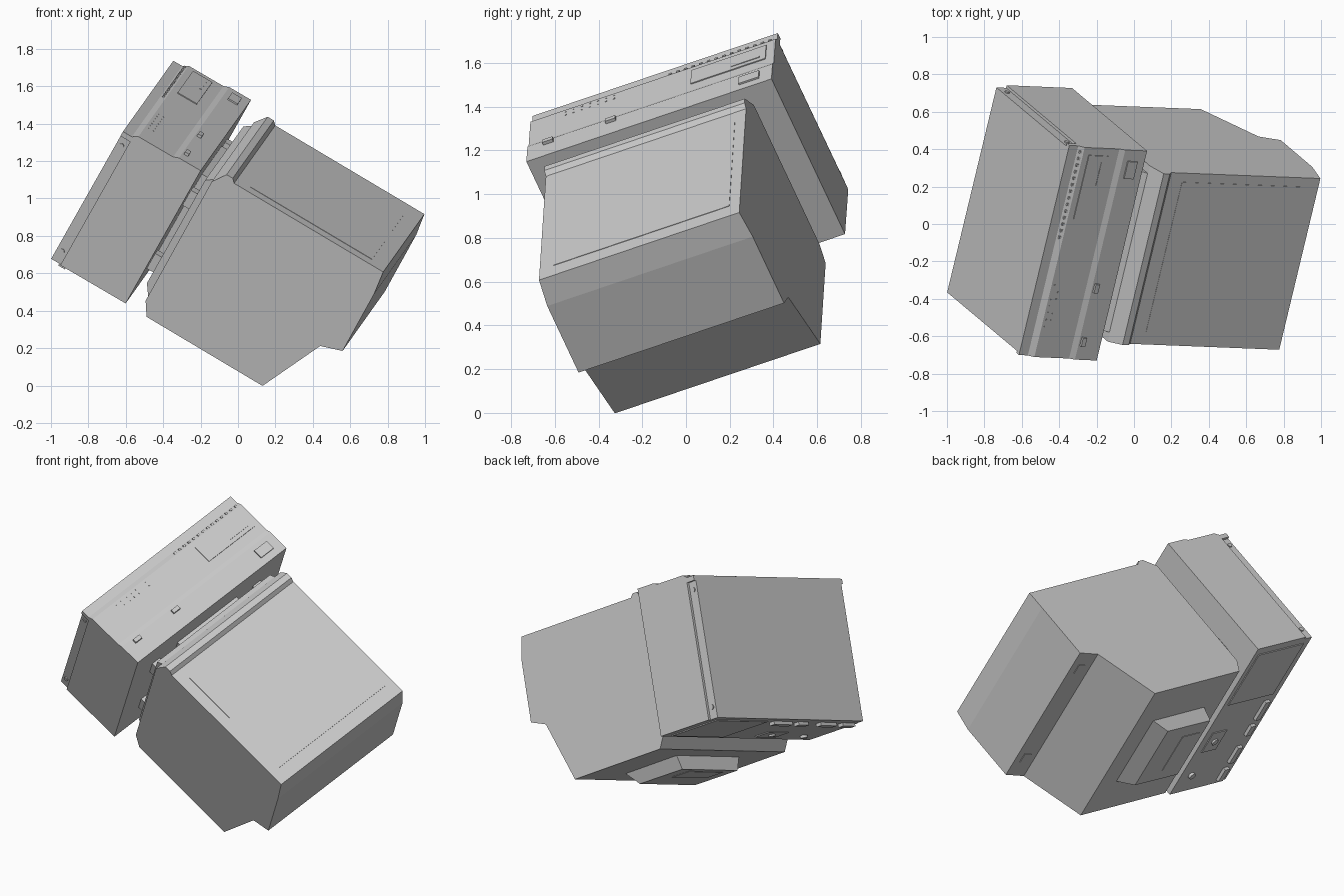
import bpy, bmesh
from mathutils import Vector, Matrix

cube = bpy.data.objects.get("Cube")
if cube:
    bpy.data.objects.remove(cube)

# One plain grey for everything
grey = bpy.data.materials.new("plain_grey")
grey.use_nodes = True
COLOUR = (0.6, 0.6, 0.6, 1)
grey.diffuse_color = COLOUR
grey.node_tree.nodes["Principled BSDF"].inputs["Base Color"].default_value = COLOUR

# The set lies tilted: local x is width, y runs to the rear, z is up through the monitor
wide = Vector((-0.222, -0.9235, -0.312)).normalized()
rear = Vector((-0.455, 0.379, -0.805))
rear = (rear - wide * rear.dot(wide)).normalized()
TILT = Matrix((wide, rear, wide.cross(rear))).transposed().to_4x4()


def finish(name, bm):
    bmesh.ops.recalc_face_normals(bm, faces=bm.faces)
    mesh = bpy.data.meshes.new(name)
    bm.to_mesh(mesh)
    bm.free()
    mesh.materials.append(grey)
    obj = bpy.data.objects.new(name, mesh)
    bpy.context.collection.objects.link(obj)
    obj.matrix_world = TILT
    return obj


def prism(name, profile, x0, x1, inset=lambda y: 0):
    """Side profile of (y, z) points stretched across the width."""
    bm = bmesh.new()
    ends = [[bm.verts.new((x + s * inset(y), y, z)) for y, z in profile]
            for x, s in ((x0, 1), (x1, -1))]
    for ring in ends:
        bm.faces.new(ring)
    n = len(profile)
    for i in range(n):
        j = (i + 1) % n
        bm.faces.new((ends[0][i], ends[0][j], ends[1][j], ends[1][i]))
    return finish(name, bm)


def box(name, x, y, z):
    return prism(name, [(y[0], z[0]), (y[1], z[0]), (y[1], z[1]), (y[0], z[1])], *x)


def peg(name, centre, radius, length, axis):
    bm = bmesh.new()
    turn = Vector((0, 0, 1)).rotation_difference(Vector(axis)).to_matrix().to_4x4()
    bmesh.ops.create_cone(bm, cap_ends=True, segments=12, radius1=radius, radius2=radius,
                          depth=length, matrix=Matrix.Translation(centre) @ turn)
    return finish(name, bm)


LOW, HIGH, BACK, FACE = -0.853, 0.36, -0.23, -1.10

# Desktop case: cover, lower tray and stepped front panel
box("case_cover", (LOW, HIGH), (-1.05, BACK), (-1.13, -0.725))
box("case_tray", (LOW + 0.015, HIGH - 0.012), (-1.05, BACK), (-1.19, -1.13))
prism("case_front_panel",
      [(-1.05, -1.19), (-1.08, -1.19), (-1.08, -1.135), (FACE, -1.105), (FACE, -0.89),
       (-1.112, -0.86), (-1.112, -0.725), (-1.05, -0.725)], LOW, HIGH)

# Case front details
box("disk_drive_plate", (-0.81, -0.44), (FACE - 0.005, FACE), (-1.07, -0.95))
box("disk_drive_slot", (-0.78, -0.64), (FACE - 0.008, FACE), (-0.985, -0.975))
box("power_button", (-0.79, -0.69), (-1.12, -1.11), (-0.83, -0.77))
for i, x in enumerate((0.23, -0.08)):
    box(f"small_button_{i}", (x, x + 0.05), (-1.127, -1.11), (-0.85, -0.825))
for i in range(7):
    for j in range(2):
        x, z = -0.06 + 0.04 * i, -1.09 + 0.03 * j
        box(f"vent_dot_{i}_{j}", (x, x + 0.008), (FACE - 0.002, FACE), (z, z + 0.006))
for i in range(14):
    x = -0.83 + 0.038 * i
    box(f"vent_rib_{i}", (x, x + 0.015), (-1.097, -1.08), (-1.126, -1.114))

# Tray screws on both sides
for side, x in (("left", HIGH - 0.012), ("right", LOW + 0.015)):
    for i, y in enumerate((-1.0, -0.3)):
        peg(f"tray_screw_{side}_{i}", (x, y, -1.16), 0.014, 0.012, (1, 0, 0))

# Case rear: power plate, connectors and round sockets
box("power_supply_plate", (-0.80, -0.38), (BACK, BACK + 0.006), (-1.14, -0.76))
for i, (x, length) in enumerate(((-0.33, 0.15), (-0.13, 0.08), (0.05, 0.13), (0.23, 0.1))):
    box(f"rear_connector_{i}", (x, x + length), (BACK, BACK + 0.02), (-1.14, -1.10))
box("rear_socket_plate", (-0.14, 0.02), (BACK, BACK + 0.006), (-0.9, -0.78))
for i, (x, z) in enumerate(((-0.06, -0.84), (0.22, -0.82))):
    peg(f"rear_socket_{i}", (x, BACK + 0.006, z), 0.022, 0.02, (0, 1, 0))

# Monitor shell with slightly tapered bezel, chin lip and stepped, sloping rear
prism("monitor_shell",
      [(-1.126, -0.598), (-1.126, -0.56), (-1.105, -0.54), (-1.098, 0.388), (-0.966, 0.404),
       (-0.59, 0.407), (-0.55, 0.29), (-0.182, 0.126), (-0.188, -0.596), (-0.266, -0.643),
       (-1.053, -0.648)], -0.745, 0.272, lambda y: 0.013 if y < -1.06 else 0)
prism("screen", [(-1.106, -0.46), (-1.101, 0.30), (-1.09, 0.30), (-1.09, -0.46)], -0.68, 0.19)
for i, x in enumerate((-0.65, 0.09)):
    prism(f"rear_handle_slot_{i}",
          [(-0.573, 0.37), (-0.559, 0.33), (-0.568, 0.33), (-0.582, 0.37)], x, x + 0.07)

# Tapered housing on the monitor rear
prism("rear_housing", [(-0.19, -0.46), (-0.19, -0.02), (-0.105, -0.10), (-0.105, -0.46)],
      -0.48, 0.03, lambda y: 0.03 if y > -0.15 else 0)
box("rear_housing_plate", (-0.36, -0.08), (-0.106, -0.102), (-0.42, -0.28))

# Monitor base, swivel and feet standing on the case
prism("monitor_base",
      [(-1.053, -0.64), (-1.02, -0.685), (-0.336, -0.685), (-0.266, -0.64)], -0.70, 0.22)
box("swivel_block", (-0.48, 0.0), (-0.95, -0.40), (-0.73, -0.68))
for i, x in enumerate((-0.68, 0.14)):
    for j, y in enumerate((-0.92, -0.50)):
        box(f"foot_{i}_{j}", (x, x + 0.06), (y, y + 0.10), (-0.725, -0.68))
